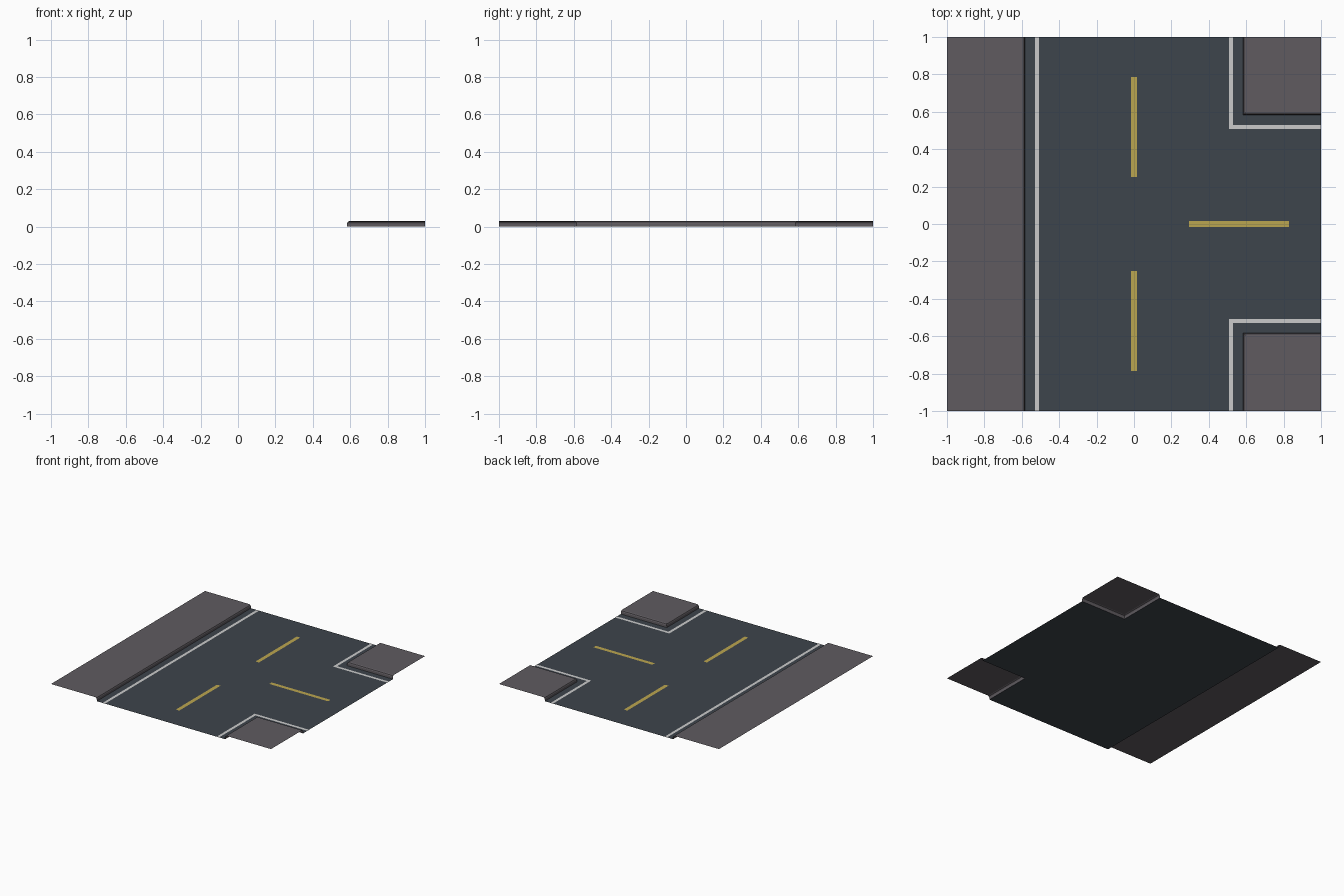
import bpy, bmesh

if "Cube" in bpy.data.objects:
    bpy.data.objects.remove(bpy.data.objects["Cube"])

EDGE = 0.583                                        # distance of kerb foot from the centre
KERB = [(0, 0), (0.001, 0.018), (0.005, 0.026), (0.013, 0.03)]   # (inset, height)


def material(name, rgb):
    m = bpy.data.materials.new(name)
    m.diffuse_color = (*rgb, 1)
    m.use_nodes = True
    m.node_tree.nodes["Principled BSDF"].inputs["Base Color"].default_value = m.diffuse_color
    return m


ASPHALT = material("asphalt", (0.047, 0.058, 0.072))
PAVING = material("paving", (0.115, 0.105, 0.117))
WHITE = material("white_paint", (0.52, 0.53, 0.53))
YELLOW = material("yellow_paint", (0.50, 0.38, 0.08))


def sheet(name, polygons, mat):
    """Open surface from polygons, all facing upward."""
    bm = bmesh.new()
    for poly in polygons:
        face = bm.faces.new([bm.verts.new(p) for p in poly])
        face.normal_update()
        if face.normal.z < 0:
            face.normal_flip()
    bmesh.ops.remove_doubles(bm, verts=bm.verts, dist=1e-5)
    mesh = bpy.data.meshes.new(name)
    bm.to_mesh(mesh)
    bm.free()
    mesh.materials.append(mat)
    obj = bpy.data.objects.new(name, mesh)
    bpy.context.collection.objects.link(obj)


def pavement(name, path, outer):
    """Kerb profile swept along path(inset), closed by a flat top out to the tile edge."""
    rows = [[(x, y, z) for x, y in path(d)] for d, z in KERB]
    polys = [(a[i], a[i + 1], b[i + 1], b[i])
             for a, b in zip(rows, rows[1:]) for i in range(len(a) - 1)]
    polys.append(rows[-1] + [(x, y, KERB[-1][1]) for x, y in outer])
    sheet(name, polys, PAVING)


def corner_path(s):
    return lambda d: [(EDGE + d, s), (EDGE + d, s * (EDGE + d)), (1, s * (EDGE + d))]


def rect(x0, x1, y0, y1, z=0.001):
    return [(x0, y0, z), (x1, y0, z), (x1, y1, z), (x0, y1, z)]


# Road surface of the T junction
sheet("road", [rect(-EDGE, EDGE, -1, 1, 0), rect(EDGE, 1, -EDGE, EDGE, 0)], ASPHALT)

# Pavements: long straight side and two corner blocks
pavement("straight_pavement", lambda d: [(-EDGE - d, -1), (-EDGE - d, 1)], [(-1, 1), (-1, -1)])
for s, side in ((-1, "front"), (1, "back")):
    pavement(side + "_corner_pavement", corner_path(s), [(1, s)])

# White edge lines
A, B = 0.507, 0.53
sheet("straight_edge_line", [rect(-B, -A, -1, 1)], WHITE)
for s, side in ((-1, "front"), (1, "back")):
    sheet(side + "_corner_edge_line",
          [[(A, s, 0.001), (A, s * A, 0.001), (1, s * A, 0.001),
            (1, s * B, 0.001), (B, s * B, 0.001), (B, s, 0.001)]], WHITE)

# Yellow centre dashes
W = 0.016
sheet("front_centre_dash", [rect(-W, W, -0.785, -0.25)], YELLOW)
sheet("back_centre_dash", [rect(-W, W, 0.25, 0.785)], YELLOW)
sheet("side_centre_dash", [rect(0.295, 0.83, -W, W)], YELLOW)
